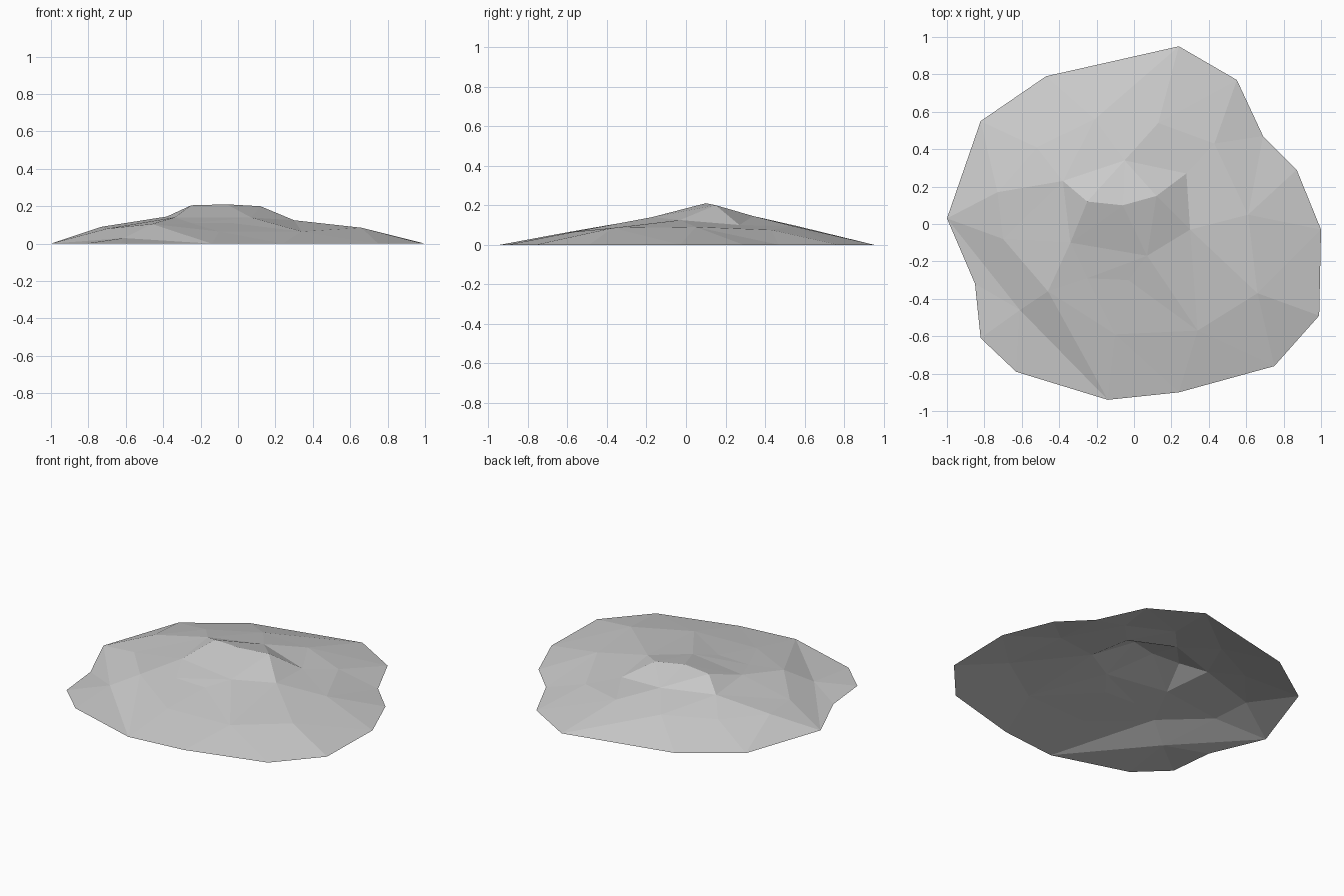
import bpy
from mathutils import Vector
from mathutils.geometry import delaunay_2d_cdt

default_cube = bpy.data.objects.get("Cube")
if default_cube:
    bpy.data.objects.remove(default_cube, do_unlink=True)

# Ground outline, counter-clockwise
outline = [(-1, .03), (-.85, -.32), (-.82, -.61), (-.63, -.79), (-.14, -.94),
           (.24, -.9), (.75, -.76), (.99, -.49), (1, -.03), (.87, .29),
           (.69, .47), (.55, .77), (.24, .95), (-.47, .79), (-.82, .55)]

# Shoulder, crown and summit points with their heights
shoulder = [(-.7, -.08, .08), (-.46, -.36, .105), (-.1, -.59, .065),
            (.34, -.57, .065), (.66, -.37, .085), (.61, .05, .09),
            (.43, .43, .075), (.13, .54, .095), (-.21, .56, .095),
            (-.52, .41, .09), (-.73, .17, .09)]
crown = [(-.34, -.1, .14), (.07, -.17, .14), (.3, -.03, .125),
         (.28, .27, .1), (-.05, .34, .145), (-.38, .23, .145)]
summit = [(-.25, .12, .205), (-.06, .1, .21), (.12, .15, .2)]
front_ledge = [(-.25, -.29, .11), (-.03, -.3, .11)]
foot = [(-.61, -.46, .03)]

points = []
creases = []


def add_points(group, closed=False):
    """Store a group of points, joined by creases, and return its first index."""
    start = len(points)
    points.extend(Vector((*p, 0)) if len(p) == 2 else Vector(p) for p in group)
    count = len(group)
    for i in range(count if closed else count - 1):
        creases.append((start + i, start + (i + 1) % count))
    return start


rim_start = add_points(outline, closed=True)
shoulder_start = add_points(shoulder, closed=True)
add_points(crown, closed=True)
add_points(summit)
add_points(front_ledge)
foot_start = add_points(foot)

# Steep flank beside the low foot
rim_front = rim_start + 4
creases += [(rim_start, foot_start), (foot_start, rim_front),
            (rim_front, shoulder_start + 1)]

# Triangulate in plan, then lift each point to its height
flat = [p.to_2d() for p in points]
verts, _, faces, source, _, _ = delaunay_2d_cdt(flat, creases, [], 1, 1e-5)
lifted = [(v.x, v.y, points[source[i][0]].z if source[i] else .07)
          for i, v in enumerate(verts)]

mesh = bpy.data.meshes.new("rock_mound")
mesh.from_pydata(lifted, [], faces)
mesh.update()
mound = bpy.data.objects.new("rock_mound", mesh)
bpy.context.collection.objects.link(mound)

# Plain stone colour
stone = bpy.data.materials.new("stone_grey")
stone.use_nodes = True
colour = (.6, .6, .6, 1)
stone.diffuse_color = colour
stone.node_tree.nodes["Principled BSDF"].inputs["Base Color"].default_value = colour
mesh.materials.append(stone)
